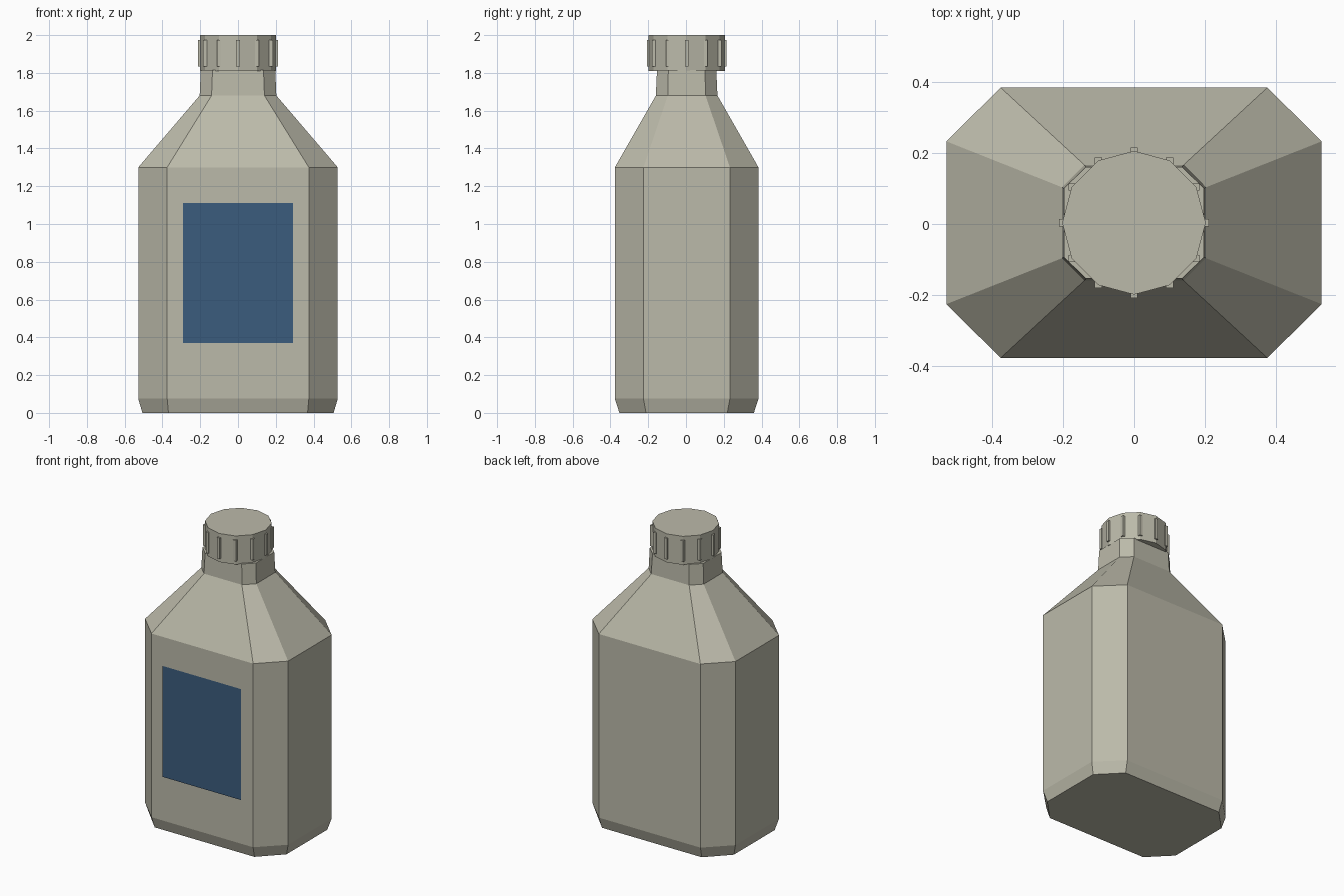
import bpy, bmesh, math

if "Cube" in bpy.data.objects:
    bpy.data.objects.remove(bpy.data.objects["Cube"])

Y0 = 0.0035  # body sits slightly back so body plus label is centred


def material(name, rgb):
    m = bpy.data.materials.new(name)
    m.diffuse_color = (*rgb, 1.0)
    m.use_nodes = True
    m.node_tree.nodes["Principled BSDF"].inputs["Base Color"].default_value = m.diffuse_color
    return m


beige = material("warm_grey", (0.50, 0.49, 0.40))
blue = material("label_blue", (0.044, 0.108, 0.207))


def finish(bm, name, mat):
    me = bpy.data.meshes.new(name)
    bmesh.ops.recalc_face_normals(bm, faces=bm.faces)
    bm.to_mesh(me)
    bm.free()
    me.materials.append(mat)
    ob = bpy.data.objects.new(name, me)
    bpy.context.collection.objects.link(ob)
    return ob


def loft(name, rings, mat):
    """Stack closed rings of points and cap both ends."""
    bm = bmesh.new()
    loops = [[bm.verts.new(p) for p in r] for r in rings]
    n = len(loops[0])
    for a, b in zip(loops, loops[1:]):
        for i in range(n):
            j = (i + 1) % n
            bm.faces.new((a[i], a[j], b[j], b[i]))
    bm.faces.new(loops[0][::-1])
    bm.faces.new(loops[-1])
    return finish(bm, name, mat)


def octagon(z, hx, hy, cx, cy):
    """Rectangle with cut corners; cx, cy are where the cuts start."""
    q = [(hx, -cy), (hx, cy), (cx, hy), (-cx, hy),
         (-hx, cy), (-hx, -cy), (-cx, -hy), (cx, -hy)]
    return [(x, y + Y0, z) for x, y in q]


def circle(z, r, n=12):
    return [(r * math.cos(math.tau * i / n), r * math.sin(math.tau * i / n) + Y0, z)
            for i in range(n)]


# Bottle body, shoulder and neck
loft("bottle_body", [
    octagon(0.0, 0.506, 0.356, 0.368, 0.215),
    octagon(0.075, 0.528, 0.38, 0.375, 0.229),
    octagon(1.30, 0.528, 0.38, 0.375, 0.229),
    octagon(1.68, 0.203, 0.163, 0.14, 0.10),
    octagon(1.815, 0.197, 0.157, 0.135, 0.097),
], beige)

# Screw cap
loft("cap", [circle(1.81, 0.202), circle(2.0, 0.202)], beige)

# Grip ribs around the cap
bm = bmesh.new()
for x, y, z in circle(1.905, 0.201):
    box = bmesh.ops.create_cube(bm, size=1.0)["verts"]
    bmesh.ops.scale(bm, vec=(0.02, 0.02, 0.14), verts=box)
    bmesh.ops.translate(bm, vec=(x, y, z), verts=box)
finish(bm, "cap_ribs", beige)

# Front label, a single sheet just off the front face
bm = bmesh.new()
yl = -0.3835
bm.faces.new([bm.verts.new(p) for p in (
    (-0.29, yl, 0.37), (0.29, yl, 0.37), (0.29, yl, 1.11), (-0.29, yl, 1.11))])
label = finish(bm, "front_label", blue)
if label.data.polygons[0].normal.y > 0:
    label.data.flip_normals()
